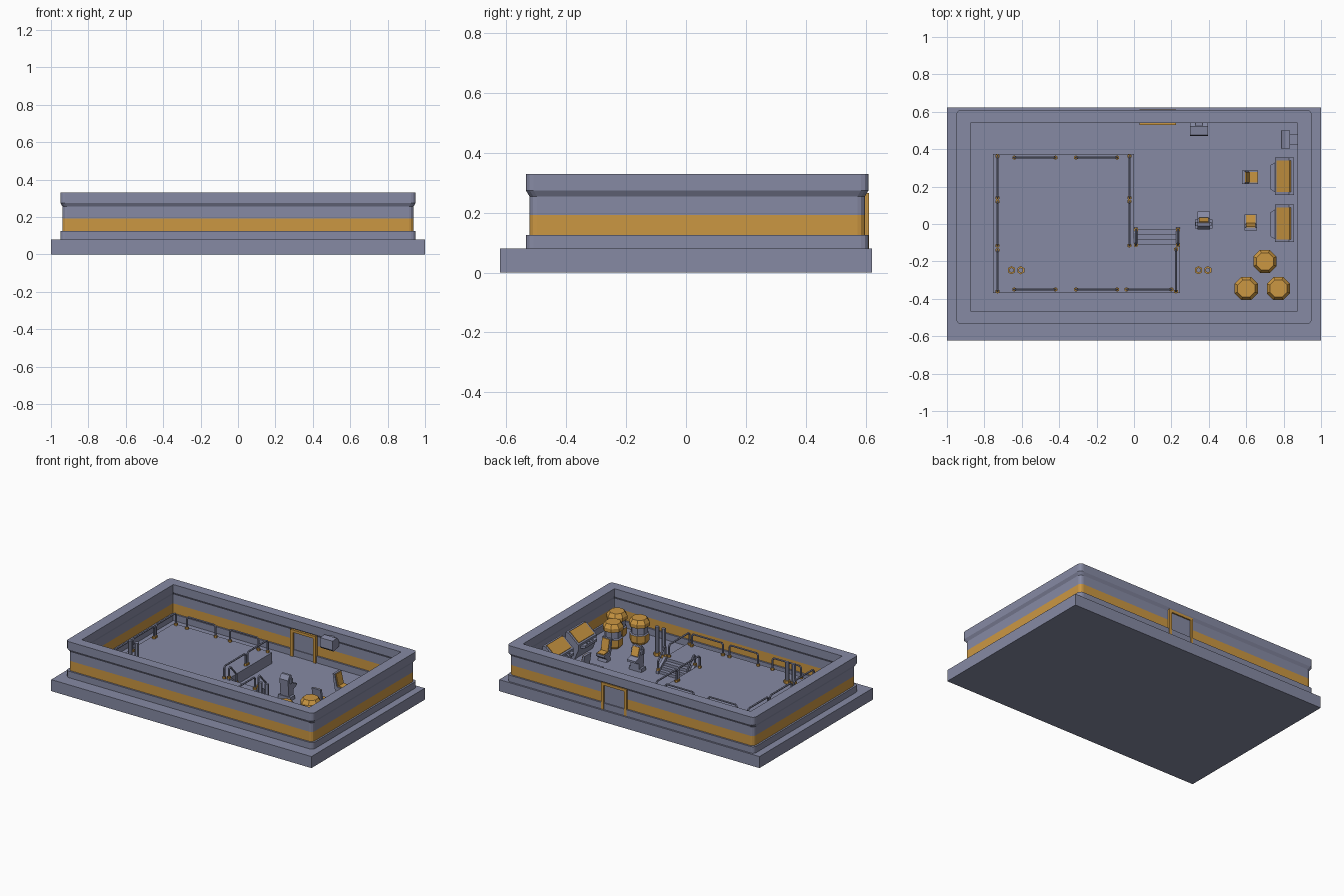
import bpy, bmesh, math
from mathutils import Vector, Matrix

if "Cube" in bpy.data.objects:
    bpy.data.objects.remove(bpy.data.objects["Cube"])


def material(name, rgb):
    m = bpy.data.materials.new(name)
    m.diffuse_color = (*rgb, 1)
    m.use_nodes = True
    m.node_tree.nodes["Principled BSDF"].inputs["Base Color"].default_value = m.diffuse_color
    return m


MATS = [material("slate_grey", (0.24, 0.255, 0.37)), material("amber", (0.60, 0.31, 0.055))]
GREY, AMBER = 0, 1


class Part:
    """Collects simple solids with a material each into one named object."""

    def __init__(self, name):
        self.name, self.bm = name, bmesh.new()

    def paint(self, verts, mat):
        for f in {f for v in verts for f in v.link_faces}:
            f.material_index = mat
        return self

    def box(self, x0, x1, y0, y1, z0, z1, mat=GREY):
        c = Vector(((x0 + x1) / 2, (y0 + y1) / 2, (z0 + z1) / 2))
        M = Matrix.Translation(c) @ Matrix.Diagonal((x1 - x0, y1 - y0, z1 - z0, 1))
        return self.paint(bmesh.ops.create_cube(self.bm, size=1, matrix=M)["verts"], mat)

    def rod(self, a, b, r, mat=GREY, sides=6):
        a, b = Vector(a), Vector(b)
        d = b - a
        M = Matrix.Translation((a + b) / 2) @ d.to_track_quat('Z', 'Y').to_matrix().to_4x4()
        r_ = bmesh.ops.create_cone(self.bm, cap_ends=True, segments=sides, radius1=r,
                                   radius2=r, depth=d.length, matrix=M)
        return self.paint(r_["verts"], mat)

    def prism(self, pts, place, lo, hi, mat=GREY):
        """Extrude a 2D outline; place(u, v, w) gives the 3D point."""
        a = [self.bm.verts.new(place(u, v, lo)) for u, v in pts]
        b = [self.bm.verts.new(place(u, v, hi)) for u, v in pts]
        n = len(pts)
        self.bm.faces.new(a)
        self.bm.faces.new(b[::-1])
        for i in range(n):
            self.bm.faces.new((a[i], b[i], b[(i + 1) % n], a[(i + 1) % n]))
        return self.paint(a + b, mat)

    def done(self):
        bmesh.ops.recalc_face_normals(self.bm, faces=self.bm.faces)
        me = bpy.data.meshes.new(self.name)
        self.bm.to_mesh(me)
        for m in MATS:
            me.materials.append(m)
        ob = bpy.data.objects.new(self.name, me)
        bpy.context.collection.objects.link(ob)
        return ob


along_x = lambda u, v, w: (w, u, v)     # outline in y, z
along_y = lambda u, v, w: (u, w, v)     # outline in x, z
along_z = lambda u, v, w: (u, v, w)     # outline in x, y

FLOOR, DECK = 0.08, 0.155

# ground slab
Part("base_slab").box(-1, 1, -0.622, 0.622, 0, FLOOR).done()

# perimeter wall: closed profile swept around rounded rectangles
def ring(hx, hy, r, z):
    pts = []
    for k, (sx, sy) in enumerate(((1, 1), (-1, 1), (-1, -1), (1, -1))):
        for i in range(4):
            t = math.pi / 2 * (k + i / 3)
            pts.append((sx * (hx - r) + r * math.cos(t), 0.0375 + sy * (hy - r) + r * math.sin(t), z))
    return pts


side = [(0, 0.07), (0, 0.125), (0.012, 0.125), (0.012, 0.192), (0.012, 0.255), (0, 0.275), (0, 0.33)]
wall = Part("perimeter_wall")
loops = [ring(0.95 - d, 0.5725 - d, 0.025, z) for d, z in side]
loops += [ring(0.875 + d, 0.5025 + d, 0.004, z) for d, z in reversed(side)]
rows = [[wall.bm.verts.new(p) for p in lp] for lp in loops]
for k, row in enumerate(rows):
    nxt = rows[(k + 1) % len(rows)]
    for i in range(len(row)):
        j = (i + 1) % len(row)
        f = wall.bm.faces.new((row[i], row[j], nxt[j], nxt[i]))
        zs = [v.co.z for v in f.verts]
        # painted stripe just above the plinth, inside and outside
        if min(zs) > 0.12 and max(zs) < 0.2 and max(zs) - min(zs) > 0.01:
            f.material_index = AMBER
wall.done()

# doorway in the back wall
door = Part("back_door").box(0.04, 0.215, 0.545, 0.602, FLOOR, 0.25).done()
frame = Part("door_frame")
for x in (0.03, 0.205):
    frame.box(x, x + 0.02, 0.53, 0.611, FLOOR, 0.266, AMBER)
frame.box(0.05, 0.205, 0.53, 0.611, 0.248, 0.266, AMBER).done()

# raised L-shaped deck
Part("raised_deck").prism([(-0.755, -0.37), (0.245, -0.37), (0.245, -0.11), (0, -0.11), (0, 0.375),
                           (-0.755, 0.375)], along_z, FLOOR - 0.01, DECK).done()

# stairs with stringers and sloping handrails
stairs = Part("stairs")
for i in range(3):
    stairs.box(0.02, 0.225, -0.115, -0.03 - 0.025 * i, FLOOR, FLOOR + 0.019 * (i + 1))
for x in (0, 0.225):
    stairs.prism([(-0.12, FLOOR), (-0.02, FLOOR), (-0.02, 0.10), (-0.105, 0.17), (-0.12, 0.17)],
                 along_x, x, x + 0.02)
stairs.done()


def rail(part, a, b, za, zb, h=0.085, r=0.0065):
    """Inverted-U railing with collars on both feet."""
    a, b = Vector(a), Vector(b)
    c = 0.012
    d = (b - a).normalized() * c
    p = [(*a, za), (*a, za + h - c), (*(a + d), za + h), (*(b - d), zb + h), (*b, zb + h - c), (*b, zb)]
    for q, s in zip(p, p[1:]):
        part.rod(q, s, r)
    for q in (p[0], p[-1]):
        part.rod(q, (q[0], q[1], q[2] + 0.014), 0.012, AMBER)


hand = Part("stair_handrails")
for x in (0.01, 0.235):
    rail(hand, (x, -0.03), (x, -0.112), 0.10, 0.165, 0.075)
hand.done()

# deck railings
rails = Part("deck_railings")
for x0, x1 in ((-0.64, -0.42), (-0.31, -0.09)):
    for y in (0.355, -0.35):
        rail(rails, (x0, y), (x1, y), DECK, DECK)
rail(rails, (-0.04, -0.35), (0.2, -0.35), DECK, DECK)
rail(rails, (0.225, -0.135), (0.225, -0.36), DECK, DECK)
for y0, y1 in ((0.362, 0.14), (0.12, -0.115)):
    for x in (-0.73, -0.025):
        rail(rails, (x, y0), (x, y1), DECK, DECK)
rail(rails, (-0.73, -0.14), (-0.73, -0.36), DECK, DECK)
rails.done()

# paired pipes standing on collars
for name, xc, z0, z1 in (("deck_pipes", -0.63, DECK, 0.30), ("floor_pipes", 0.37, DECK - 0.075, 0.28)):
    pipes = Part(name)
    for x in (xc - 0.025, xc + 0.025):
        pipes.rod((x, -0.247, z0), (x, -0.247, z1), 0.014)
        pipes.rod((x, -0.247, z0), (x, -0.247, z0 + 0.02), 0.022, AMBER)
    pipes.done()

# octagonal storage tanks: amber ends, grey waist
def tank(name, x, y):
    prof = [(0.05, 0.08), (0.064, 0.10), (0.064, 0.145), (0.055, 0.15), (0.055, 0.195),
            (0.067, 0.20), (0.067, 0.225), (0.05, 0.25)]
    p = Part(name)
    rws = [[p.bm.verts.new((x + r * math.cos(math.pi / 4 * (i + .5)), y + r * math.sin(math.pi / 4 * (i + .5)), z))
            for i in range(8)] for r, z in prof]
    p.bm.faces.new(rws[0])
    p.bm.faces.new(rws[-1])
    for a, b in zip(rws, rws[1:]):
        for i in range(8):
            p.bm.faces.new((a[i], a[(i + 1) % 8], b[(i + 1) % 8], b[i]))
    for f in p.bm.faces:
        f.material_index = GREY if 0.145 < f.calc_center_median().z < 0.199 else AMBER
    p.done()


for n, (x, y) in enumerate(((0.70, -0.2), (0.6, -0.345), (0.772, -0.345))):
    tank(f"storage_tank_{n + 1}", x, y)

# control desks with sloping amber screens
for n, yc in enumerate((0.255, 0.003)):
    d = Part(f"control_desk_{n + 1}")
    d.prism([(0.855, FLOOR), (0.785, FLOOR), (0.755, 0.15), (0.755, 0.185), (0.83, 0.25), (0.855, 0.25)],
            along_y, yc - 0.1, yc + 0.1)
    d.prism([(0.765, 0.188), (0.762, 0.196), (0.832, 0.257), (0.84, 0.25)], along_y, yc - 0.085, yc + 0.085, AMBER)
    d.prism([(0.755, yc - 0.085), (0.755, yc + 0.075), (0.73, yc + 0.06), (0.73, yc - 0.07)],
            along_z, 0.155, 0.172)
    for k in (-0.035, -0.005, 0.025):
        d.box(0.738, 0.747, yc + k - 0.005, yc + k + 0.005, 0.17, 0.177)
    d.done()

# chairs: grey shell with amber padding, u runs from back to front
def chair(name, place, lo, hi):
    c = Part(name)
    c.prism([(0.0, 0.225), (0.015, 0.225), (0.033, 0.14), (0.085, 0.135), (0.085, 0.12), (0.06, 0.10),
             (0.065, FLOOR), (0.02, FLOOR), (0.025, 0.11), (0.015, 0.125)], place, lo, hi)
    c.prism([(0.016, 0.222), (0.022, 0.222), (0.04, 0.146), (0.083, 0.142), (0.083, 0.136), (0.034, 0.14)],
            place, lo + 0.008, hi - 0.008, AMBER)
    c.done()


chair("chair_1", lambda u, v, w: (w, u - 0.035, v), 0.59, 0.658)
chair("chair_2", lambda u, v, w: (0.578 + u, w, v), 0.213, 0.287)

# free-standing kiosk, screen tilted towards the back
k = Part("kiosk")
k.box(0.325, 0.42, -0.025, 0.025, FLOOR, 0.105)
k.prism([(-0.02, 0.10), (0.03, 0.10), (0.03, 0.14), (0.068, 0.155), (0.068, 0.168), (0.03, 0.18),
         (0.005, 0.25), (-0.01, 0.25), (-0.03, 0.22)], along_x, 0.34, 0.405)
k.prism([(0.030, 0.185), (0.036, 0.187), (0.014, 0.244), (0.008, 0.242)], along_x, 0.347, 0.398, AMBER)
k.box(0.33, 0.415, -0.012, 0.012, 0.195, 0.225).done()

# wall monitor by the door
m = Part("wall_monitor")
m.prism([(0.545, 0.24), (0.485, 0.225), (0.47, 0.24), (0.475, 0.30), (0.52, 0.305), (0.545, 0.28)],
        along_x, 0.3, 0.395)
m.box(0.33, 0.365, 0.52, 0.56, 0.235, 0.30).done()

# rounded wall unit in the back right corner
u = Part("corner_wall_unit")
arc = [(0.835 - 0.05 * math.sin(math.pi * i / 6), 0.2 + 0.06 * math.cos(math.pi * i / 6)) for i in range(7)]
u.prism(arc, along_y, 0.405, 0.5)
u.box(0.83, 0.88, 0.425, 0.48, 0.16, 0.25).done()
